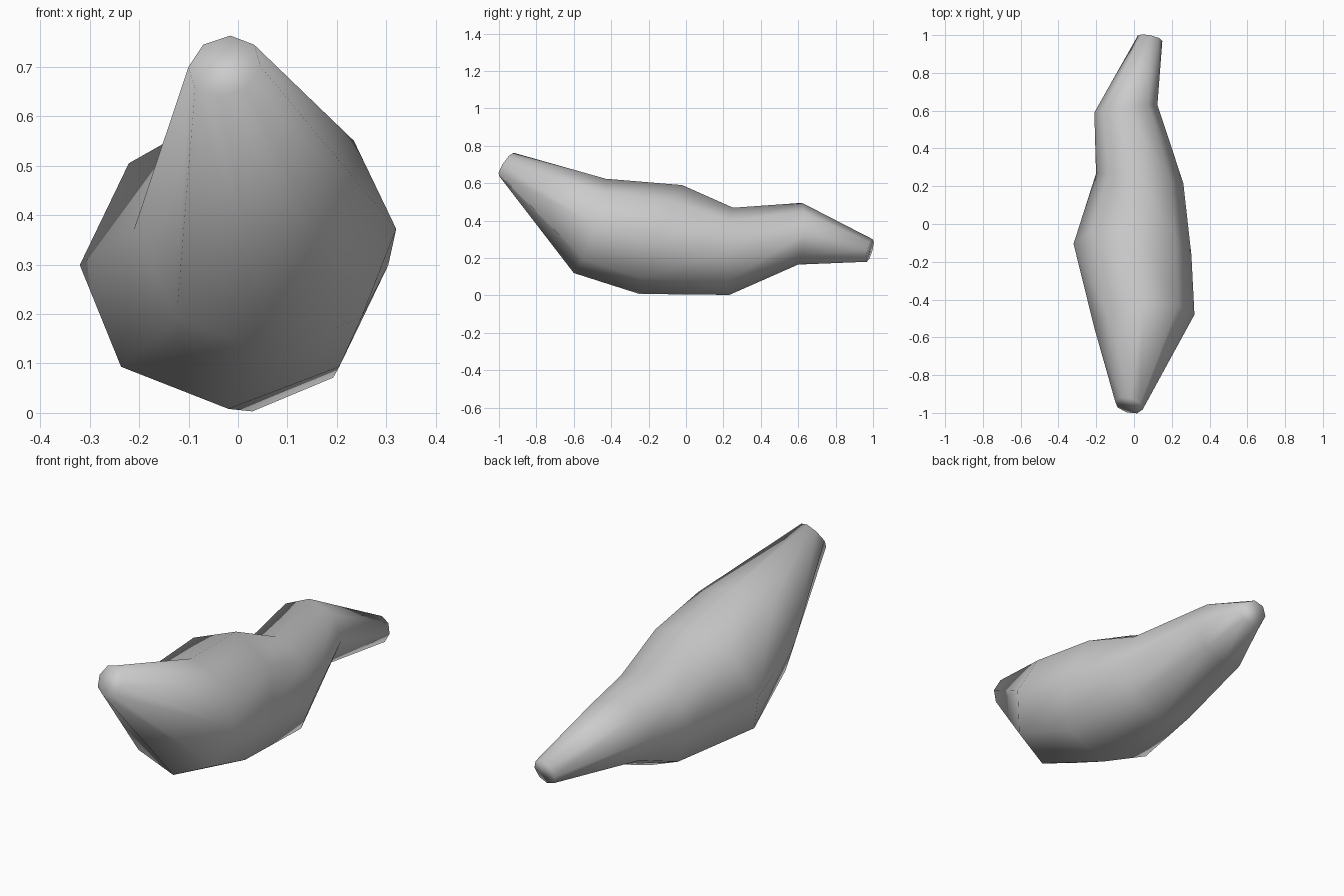
import bpy
import bmesh
import math
from mathutils import Vector

SIDES = 8

old = bpy.data.objects.get("Cube")
if old:
    bpy.data.objects.remove(old)

# Plain grey material
grey = bpy.data.materials.new("plain grey")
grey.use_nodes = True
colour = (0.6, 0.6, 0.6, 1)
grey.diffuse_color = colour
grey.node_tree.nodes["Principled BSDF"].inputs["Base Color"].default_value = colour

# Tilted rings along the body: centre, half-width vector (x, y), half-height vector (y, z)
rings = [
    ((-0.027, -0.96, 0.70), (0.073, -0.022), (0.038, 0.063)),
    ((0.055, -0.515, 0.372), (0.265, 0.035), (0.085, 0.252)),
    ((-0.008, -0.135, 0.299), (0.312, -0.03), (0.115, 0.291)),
    ((0.03, 0.242, 0.236), (0.231, -0.025), (0.01, 0.233)),
    ((-0.043, 0.61, 0.33), (0.167, 0.02), (0.01, 0.165)),
    ((0.085, 0.983, 0.24), (0.065, -0.014), (0.016, 0.06)),
]


def add_ring(bm, centre, wide, high):
    """Place one octagonal cross-section with a corner at the top."""
    u = Vector((wide[0], wide[1], 0))
    v = Vector((-wide[1] * high[0] / wide[0], high[0], high[1]))
    loop = []
    for i in range(SIDES):
        a = math.tau * i / SIDES
        loop.append(bm.verts.new(Vector(centre) + u * math.cos(a) + v * math.sin(a)))
    return loop


# Loft the body through its rings and close both ends
bm = bmesh.new()
loops = [add_ring(bm, *r) for r in rings]
for a, b in zip(loops, loops[1:]):
    for i in range(SIDES):
        j = (i + 1) % SIDES
        bm.faces.new((a[i], a[j], b[j], b[i]))
bm.faces.new(loops[0])
bm.faces.new(loops[-1])
bmesh.ops.recalc_face_normals(bm, faces=bm.faces)
for f in bm.faces:
    f.smooth = True

mesh = bpy.data.meshes.new("tapered_body")
bm.to_mesh(mesh)
bm.free()
mesh.materials.append(grey)
body = bpy.data.objects.new("tapered_body", mesh)
bpy.context.collection.objects.link(body)
